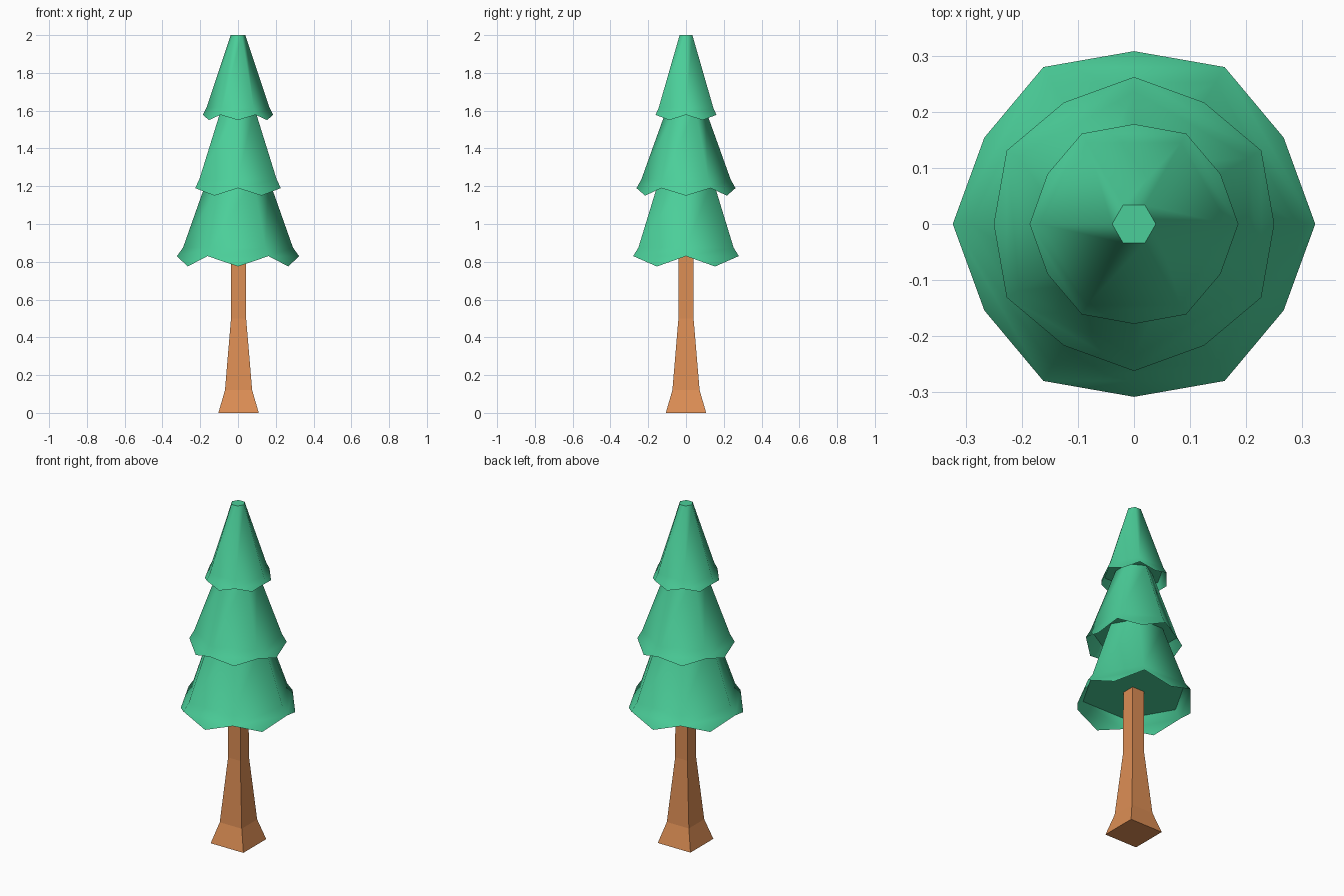
import bpy, bmesh
from math import cos, sin, pi, radians

if "Cube" in bpy.data.objects:
    bpy.data.objects.remove(bpy.data.objects["Cube"])


def material(name, color):
    mat = bpy.data.materials.new(name)
    mat.diffuse_color = (*color, 1)
    mat.use_nodes = True
    mat.node_tree.nodes["Principled BSDF"].inputs["Base Color"].default_value = mat.diffuse_color
    return mat


green = material("needles", (0.07, 0.62, 0.32))
brown = material("bark", (0.72, 0.27, 0.09))


def add_object(name, bm, mat):
    bmesh.ops.recalc_face_normals(bm, faces=bm.faces)
    mesh = bpy.data.meshes.new(name)
    bm.to_mesh(mesh)
    bm.free()
    mesh.materials.append(mat)
    obj = bpy.data.objects.new(name, mesh)
    bpy.context.collection.objects.link(obj)
    return obj


def ring(bm, n, r, z, start, cx=0.0):
    return [bm.verts.new((cx + r * cos(start + 2 * pi * i / n),
                          r * sin(start + 2 * pi * i / n), z)) for i in range(n)]


def bridge(bm, low, high):
    n = len(low)
    for i in range(n):
        j = (i + 1) % n
        bm.faces.new((low[i], low[j], high[j], high[i]))


def tier(name, top, bend, rim, points, start):
    """Hexagonal cone with a flared skirt whose rim hangs in six points.
    Each level is (radius, height)."""
    bm = bmesh.new()
    t = ring(bm, 6, *top, start)
    b = ring(bm, 6, *bend, start)
    c = ring(bm, 6, *rim, start)
    m = ring(bm, 6, *points, start + pi / 6)
    bridge(bm, b, t)
    bridge(bm, c, b)
    for i in range(6):
        bm.faces.new((c[i], m[i], c[(i + 1) % 6]))
    bm.faces.new(t)
    obj = add_object(name, bm, green)
    # underside cap, recessed inside the skirt
    bm = bmesh.new()
    bm.from_mesh(obj.data)
    under = ring(bm, 6, *bend, start)
    bm.faces.new(under[::-1])
    bm.to_mesh(obj.data)
    bm.free()
    bpy.ops.object.select_all(action='DESELECT')
    obj.select_set(True)
    bpy.context.view_layer.objects.active = obj
    bpy.ops.object.shade_smooth_by_angle(angle=radians(65))


# Foliage tiers, the middle one turned by half a side
tier("lower_foliage", (0.163, 1.237), (0.291, 0.875), (0.323, 0.83), (0.308, 0.775), 0)
tier("middle_foliage", (0.10, 1.615), (0.236, 1.237), (0.262, 1.19), (0.25, 1.15), pi / 6)
tier("upper_foliage", (0.039, 2.0), (0.167, 1.615), (0.186, 1.578), (0.178, 1.55), 0)

# Square trunk flaring towards the ground
bm = bmesh.new()
levels = [(0.107, 0), (0.072, 0.12), (0.04, 0.5), (0.039, 0.875)]
rings = [ring(bm, 4, half * 2 ** 0.5, z, pi / 4, 0.003) for half, z in levels]
for low, high in zip(rings, rings[1:]):
    bridge(bm, low, high)
bm.faces.new(rings[0][::-1])
bm.faces.new(rings[-1])
add_object("trunk", bm, brown)
